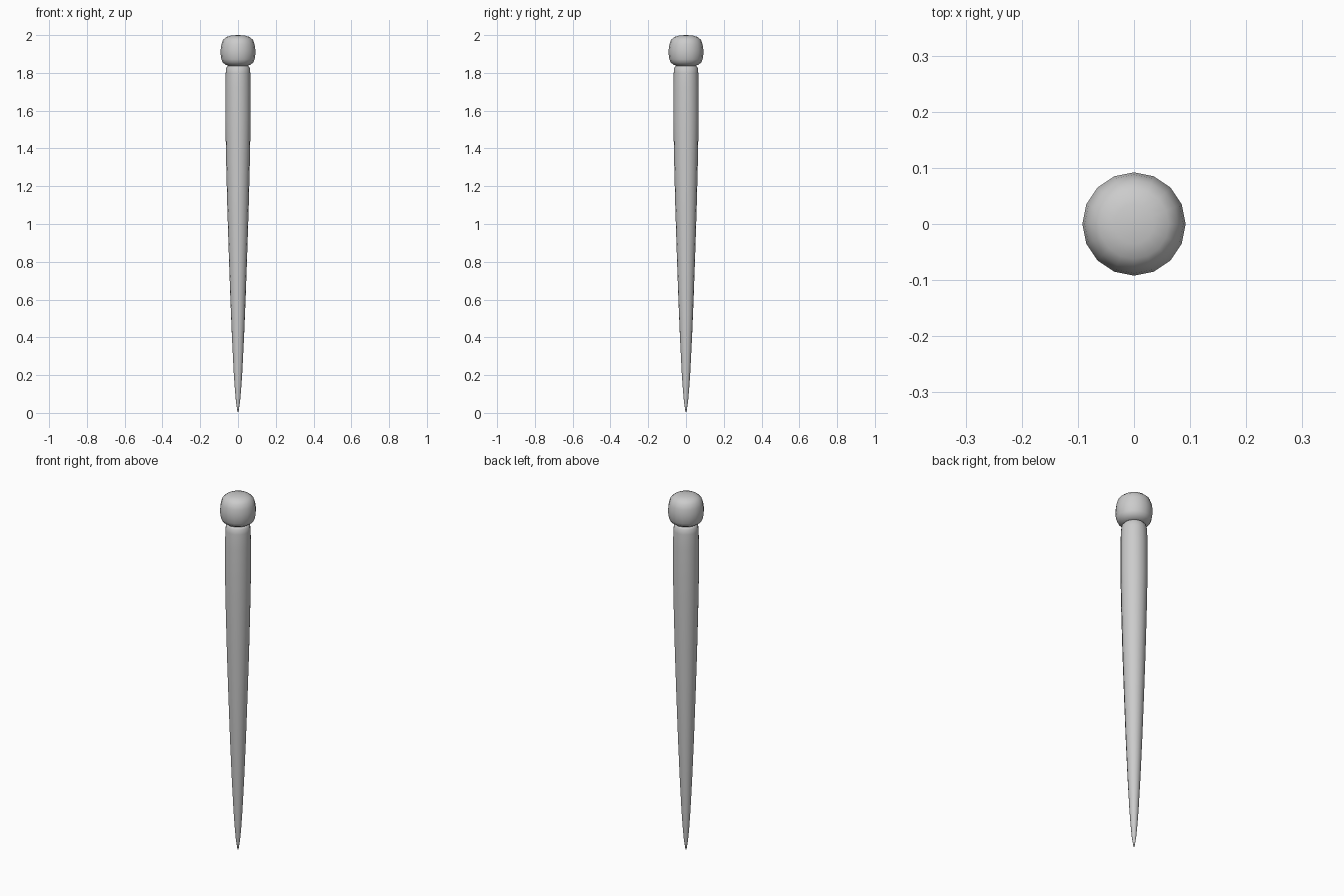
import bpy
import bmesh
from math import cos, sin, pi, radians

if "Cube" in bpy.data.objects:
    bpy.data.objects.remove(bpy.data.objects["Cube"])

SIDES = 16


def lathe(name, profile):
    """Revolve (radius, z) points about the z axis; radius 0 makes a pole."""
    bm = bmesh.new()
    rings = []
    for r, z in profile:
        n = SIDES if r > 0 else 1
        rings.append([bm.verts.new((r * cos(2 * pi * i / SIDES), r * sin(2 * pi * i / SIDES), z))
                      for i in range(n)])
    for a, b in zip(rings, rings[1:]):
        for i in range(SIDES):
            j = (i + 1) % SIDES
            quad = [a[i % len(a)], a[j % len(a)], b[j % len(b)], b[i % len(b)]]
            bm.faces.new(list(dict.fromkeys(quad)))
    bmesh.ops.recalc_face_normals(bm, faces=bm.faces)
    mesh = bpy.data.meshes.new(name)
    bm.to_mesh(mesh)
    bm.free()
    ob = bpy.data.objects.new(name, mesh)
    bpy.context.collection.objects.link(ob)
    bpy.ops.object.select_all(action='DESELECT')
    ob.select_set(True)
    bpy.context.view_layer.objects.active = ob
    bpy.ops.object.shade_smooth_by_angle(angle=radians(60))
    return ob


# Tapered spike, narrowing to a point, with a rounded shoulder on top
lathe("spike", [(0, 0.0), (0.004, 0.014), (0.011, 0.06), (0.017, 0.13), (0.023, 0.22),
                (0.032, 0.40), (0.041, 0.62), (0.049, 0.85), (0.057, 1.10),
                (0.063, 1.34), (0.067, 1.55), (0.067, 1.72), (0.065, 1.80),
                (0.062, 1.827), (0.053, 1.838), (0, 1.842)])

# Rounded knob head sitting on the shoulder
lathe("knob_head", [(0, 1.834), (0.05, 1.836), (0.065, 1.843), (0.081, 1.855),
                    (0.088, 1.872), (0.092, 1.90), (0.092, 1.922), (0.088, 1.950),
                    (0.079, 1.975), (0.062, 1.990), (0.035, 1.998), (0, 2.0)])
